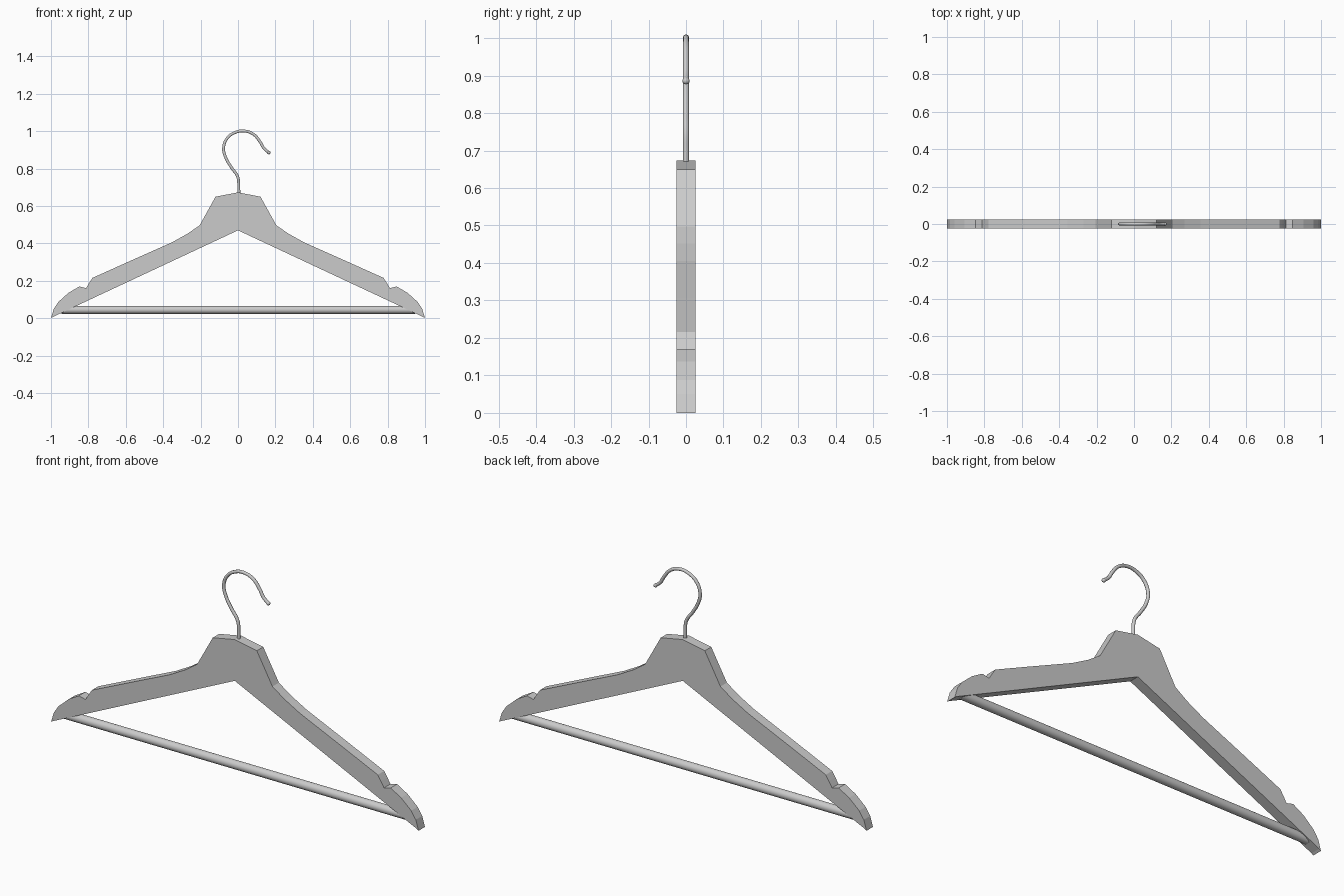
import bpy, bmesh, math

if "Cube" in bpy.data.objects:
    bpy.data.objects.remove(bpy.data.objects["Cube"])

# Wooden body: half outline mirrored across x = 0 and extruded in y
top_half = [(0.12, 0.65), (0.205, 0.497), (0.27, 0.452), (0.355, 0.405),
            (0.58, 0.305), (0.778, 0.216), (0.795, 0.19), (0.812, 0.161),
            (0.848, 0.17), (0.905, 0.137), (0.96, 0.088), (0.985, 0.05),
            (1.0, 0.005), (0.985, 0.0095)]
top_half[-1] = (0.99, 0.007)
outline = [(0, 0.673)] + top_half + [(0, 0.47)] + [(-x, z) for x, z in reversed(top_half)]

bm = bmesh.new()
face = bm.faces.new([bm.verts.new((x, -0.025, z)) for x, z in outline])
ext = bmesh.ops.extrude_face_region(bm, geom=[face])
bmesh.ops.translate(bm, vec=(0, 0.05, 0),
                    verts=[v for v in ext["geom"] if isinstance(v, bmesh.types.BMVert)])
bmesh.ops.recalc_face_normals(bm, faces=bm.faces)
# drop the tips onto the ground
for v in bm.verts:
    if abs(v.co.x) > 0.999:
        v.co.z = 0.0
mesh = bpy.data.meshes.new("hanger_body")
bm.to_mesh(mesh)
bm.free()
bpy.context.collection.objects.link(bpy.data.objects.new("hanger_body", mesh))

# Round trouser bar
bpy.ops.mesh.primitive_cylinder_add(vertices=32, radius=0.021, depth=1.89,
                                    location=(0, 0, 0.045),
                                    rotation=(0, math.pi / 2, 0))
bpy.context.object.name = "trouser_bar"
bpy.ops.object.shade_smooth_by_angle()

# Wire hook swept along a smooth path
path = [(0.003, 0.62), (0.004, 0.70), (-0.002, 0.757), (-0.035, 0.806),
        (-0.066, 0.86), (-0.077, 0.91), (-0.058, 0.962), (-0.016, 0.993),
        (0.035, 1.001), (0.085, 0.982), (0.118, 0.943), (0.14, 0.907),
        (0.168, 0.884)]
curve = bpy.data.curves.new("hook", "CURVE")
curve.dimensions = "3D"
curve.bevel_depth = 0.008
curve.bevel_resolution = 3
curve.use_fill_caps = True
spline = curve.splines.new("BEZIER")
spline.resolution_u = 6
spline.bezier_points.add(len(path) - 1)
for point, (x, z) in zip(spline.bezier_points, path):
    point.co = (x, 0, z)
    point.handle_left_type = point.handle_right_type = "AUTO"
bpy.context.collection.objects.link(bpy.data.objects.new("hook", curve))

# Rounded bead on the hook end
bpy.ops.mesh.primitive_uv_sphere_add(segments=16, ring_count=8, radius=0.0095,
                                     location=(0.165, 0, 0.886))
bpy.context.object.name = "hook_tip"
bpy.ops.object.shade_smooth_by_angle()
